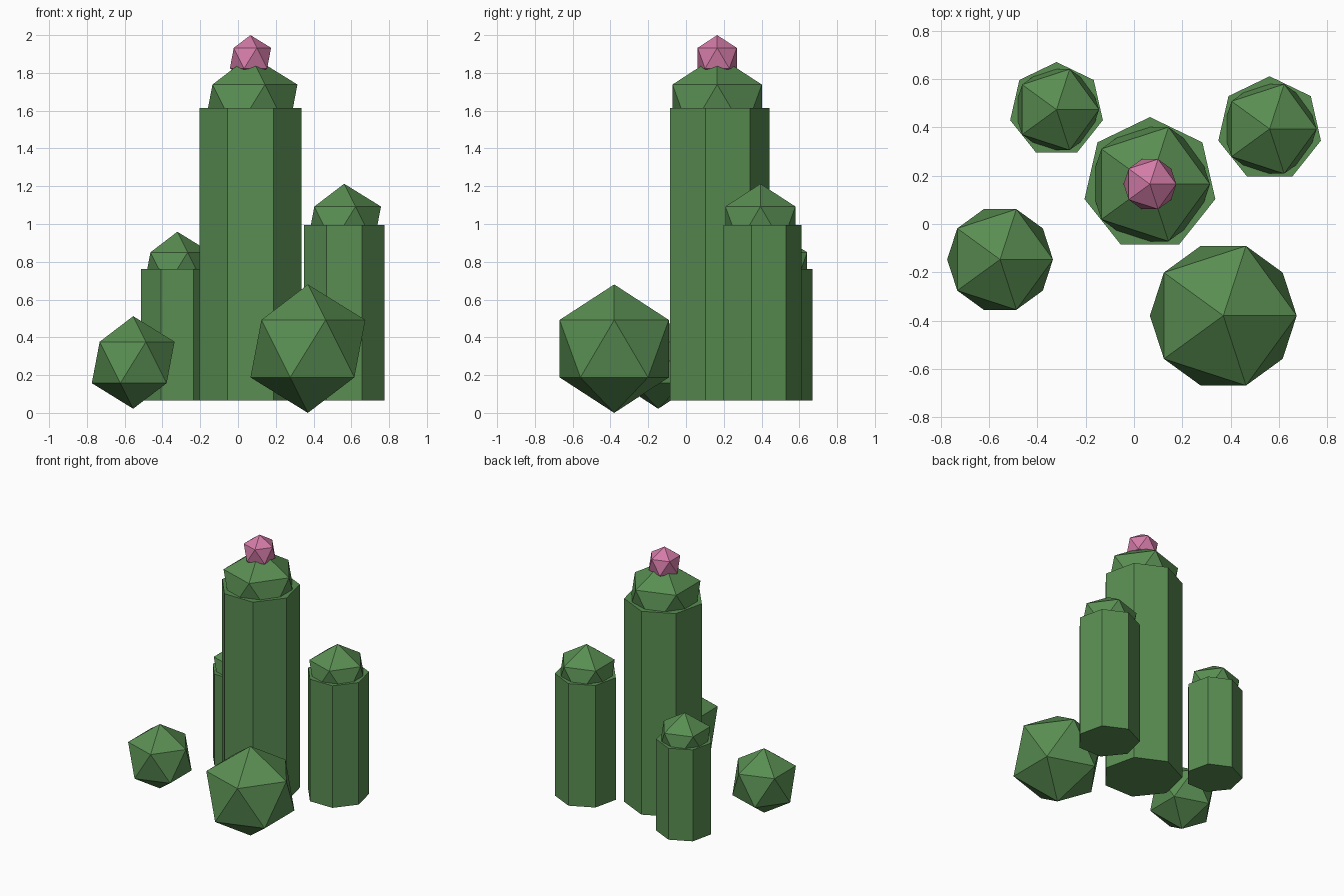
import bpy
import math

if "Cube" in bpy.data.objects:
    bpy.data.objects.remove(bpy.data.objects["Cube"], do_unlink=True)


def make_material(name, color):
    mat = bpy.data.materials.new(name)
    mat.use_nodes = True
    mat.diffuse_color = color
    mat.node_tree.nodes["Principled BSDF"].inputs["Base Color"].default_value = color
    return mat


green = make_material("cactus green", (0.10, 0.27, 0.085, 1))
pink = make_material("flower pink", (0.66, 0.20, 0.39, 1))


def finish(name, mat):
    obj = bpy.context.object
    obj.name = name
    obj.data.materials.append(mat)
    bpy.ops.object.shade_flat()


def ball(name, x, y, z, radius, mat=green):
    bpy.ops.mesh.primitive_ico_sphere_add(subdivisions=1, radius=radius, location=(x, y, z))
    finish(name, mat)


def column(name, x, y, radius, top, bottom=0.066):
    # Seven-sided trunk with a rounded cap centred on its top
    bpy.ops.mesh.primitive_cylinder_add(vertices=7, radius=radius, depth=top - bottom,
                                        location=(x, y, (top + bottom) / 2))
    finish(name + "_trunk", green)
    ball(name + "_cap", x, y, top, radius)


# Tall columns
column("main_column", 0.066, 0.165, 0.278, 1.614)
column("left_column", 0.562, 0.394, 0.218, 0.995)
column("back_column", -0.321, 0.474, 0.197, 0.762)

# Flower on the tallest column
ball("flower", 0.066, 0.165, 1.878, 0.122, pink)

# Round cacti in front
ball("large_round_cactus", 0.37, -0.38, 0.34, 0.34)
ball("small_round_cactus", -0.555, -0.147, 0.267, 0.245)
